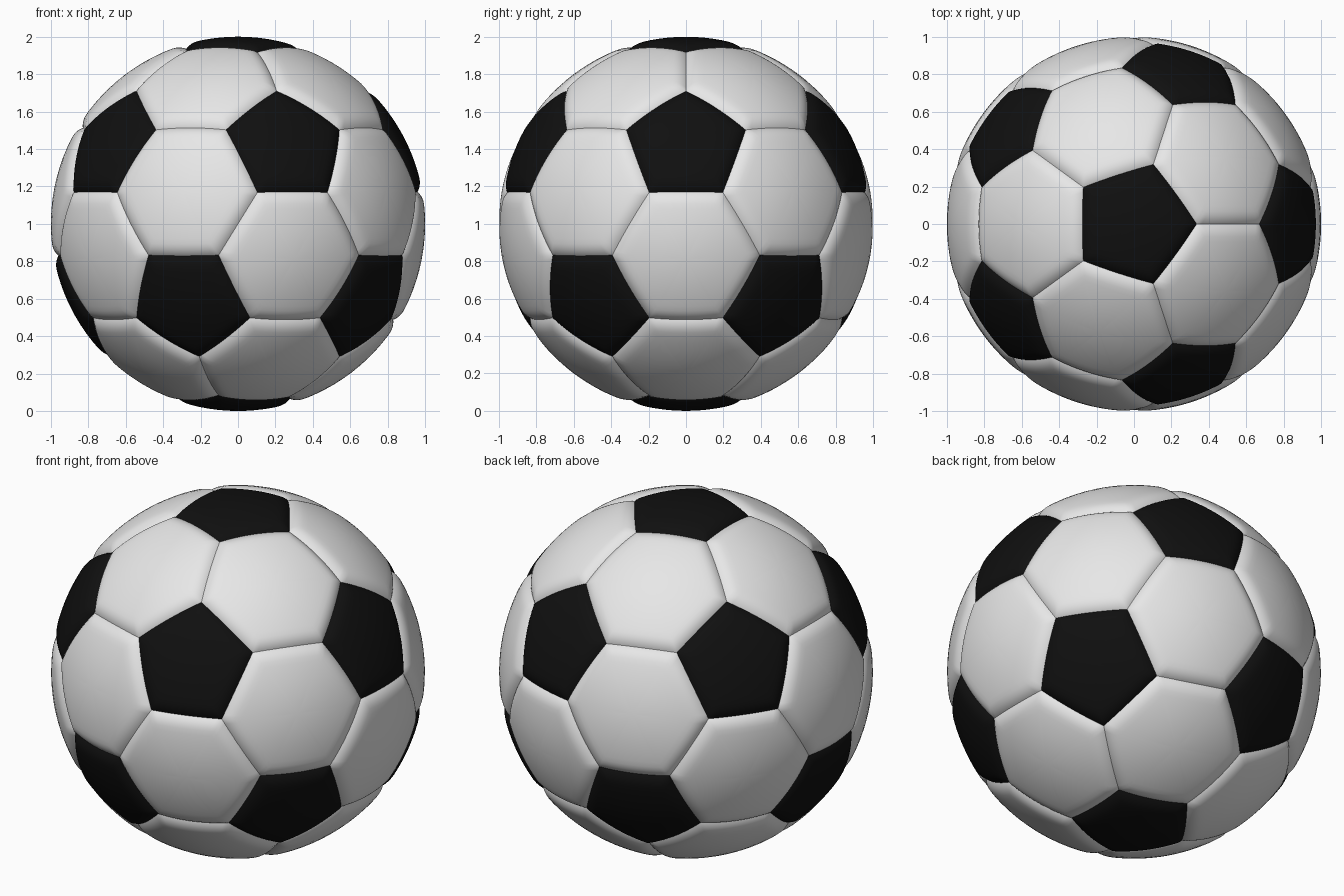
import bpy, bmesh, math
from mathutils import Vector

if "Cube" in bpy.data.objects:
    bpy.data.objects.remove(bpy.data.objects["Cube"])

DEPTH, WIDTH = 0.025, 0.085      # seam groove depth and rounded border width
SEG = 14                         # segments along each panel side
RINGS = [0.15, 0.3, 0.45, 0.6, 0.72, 0.8, 0.85, 0.89, 0.92, 0.945, 0.965, 0.982, 1.0]


def material(name, value):
    m = bpy.data.materials.new(name)
    m.diffuse_color = (value, value, value, 1)
    m.use_nodes = True
    m.node_tree.nodes["Principled BSDF"].inputs["Base Color"].default_value = m.diffuse_color
    return m


# Icosahedron corners: the centres of the black panels
z, r = 1 / math.sqrt(5), 2 / math.sqrt(5)
ico = [Vector((0, 0, 1)), Vector((0, 0, -1))]
for k in range(5):
    a = math.radians(72 * k)
    b = a + math.radians(36)
    ico.append(Vector((r * math.cos(a), r * math.sin(a), z)))
    ico.append(Vector((r * math.cos(b), r * math.sin(b), -z)))


def near(p, q):
    return 0.4 < p.dot(q) < 0.5


def ordered(points, axis):
    """Sort corner points counter-clockwise around an axis."""
    u = axis.orthogonal().normalized()
    v = axis.cross(u)
    return sorted(points, key=lambda p: math.atan2(p.dot(v), p.dot(u)))


def third(p, q):
    return ((2 * p + q) / 3).normalized()


# Panel list: (centre, corners, material index)
panels = []
for p in ico:
    panels.append((p, ordered([third(p, q) for q in ico if near(p, q)], p), 1))
for i in range(12):
    for j in range(i + 1, 12):
        for k in range(j + 1, 12):
            t = (ico[i], ico[j], ico[k])
            if near(t[0], t[1]) and near(t[1], t[2]) and near(t[0], t[2]):
                c = (t[0] + t[1] + t[2]).normalized()
                pts = [third(p, q) for p in t for q in t if p != q]
                panels.append((c, ordered(pts, c), 0))

bm = bmesh.new()


def add_panel(centre, corners, mat):
    n = len(corners)
    sides = [corners[i].cross(corners[(i + 1) % n]).normalized() for i in range(n)]

    def place(p):
        # Puffed panel: on the sphere inside, curling down to the seam
        p = p.normalized()
        d = max(0.0, min(math.asin(p.dot(s)) for s in sides))
        u = max(0.0, 1 - d / WIDTH)
        return bm.verts.new(p * (1 - DEPTH * u ** 2.5) + Vector((0, 0, 1)))

    outline = [corners[i].lerp(corners[(i + 1) % n], s / SEG)
               for i in range(n) for s in range(SEG)]
    flat_centre = sum(corners, Vector()) / n
    mid = place(centre)
    rings = [[place(flat_centre.lerp(p, t)) for p in outline] for t in RINGS]
    m = len(outline)
    for s in range(m):
        e = (s + 1) % m
        bm.faces.new((mid, rings[0][s], rings[0][e])).material_index = mat
        for a, b in zip(rings, rings[1:]):
            bm.faces.new((a[s], b[s], b[e], a[e])).material_index = mat


for panel in panels:
    add_panel(*panel)
bmesh.ops.remove_doubles(bm, verts=bm.verts, dist=0.0005)
bmesh.ops.recalc_face_normals(bm, faces=bm.faces)

# Ball object
mesh = bpy.data.meshes.new("ball")
bm.to_mesh(mesh)
bm.free()
mesh.materials.append(material("white", 0.8))
mesh.materials.append(material("black", 0.005))
ball = bpy.data.objects.new("ball", mesh)
bpy.context.collection.objects.link(ball)
bpy.context.view_layer.objects.active = ball
ball.select_set(True)
bpy.ops.object.shade_smooth_by_angle(angle=math.radians(35))
